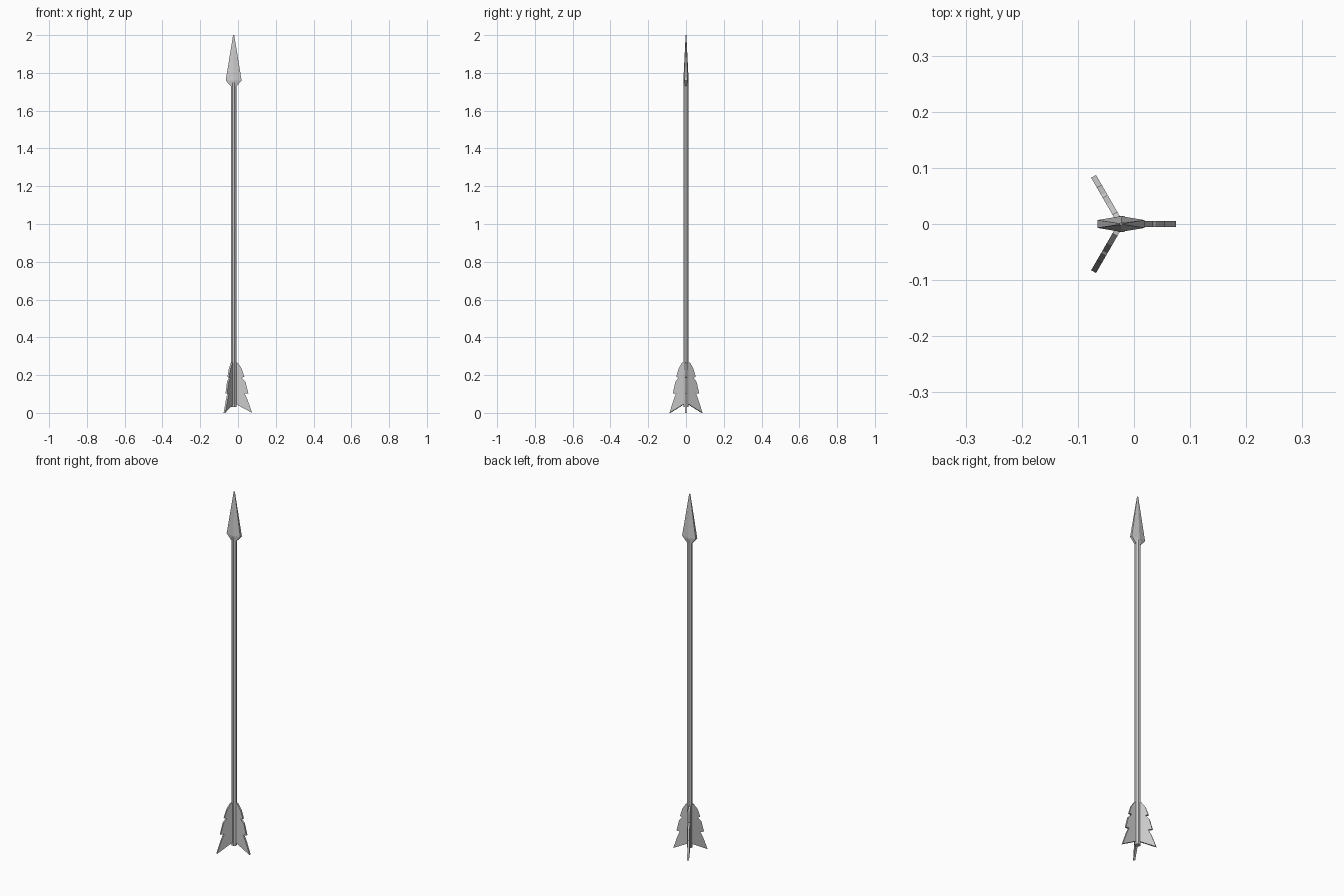
import bpy, bmesh, math
from mathutils import Matrix, Vector

if "Cube" in bpy.data.objects:
    bpy.data.objects.remove(bpy.data.objects["Cube"])

CX = -0.023  # shaft axis


def finish(name, bm):
    bmesh.ops.recalc_face_normals(bm, faces=bm.faces)
    me = bpy.data.meshes.new(name)
    bm.to_mesh(me)
    bm.free()
    ob = bpy.data.objects.new(name, me)
    ob.location.x = CX
    bpy.context.collection.objects.link(ob)
    return ob


# Shaft: eight-sided rod
bm = bmesh.new()
bmesh.ops.create_cone(bm, cap_ends=True, segments=8, radius1=0.015, radius2=0.015,
                      depth=1.72, matrix=Matrix.Translation((0, 0, 0.89)) @ Matrix.Rotation(math.pi / 8, 4, 'Z'))
finish("shaft", bm)

# Head: flattened hexagonal sections (half width, edge half thickness, ridge half thickness, z)
bm = bmesh.new()
rings = []
for w, e, r, z in [(0.016, 0.006, 0.014, 1.73), (0.042, 0.007, 0.014, 1.76), (0.003, 0.001, 0.002, 2.0)]:
    pts = [(w, -e), (w, e), (0, r), (-w, e), (-w, -e), (0, -r)]
    rings.append([bm.verts.new((x, y, z)) for x, y in pts])
for a, b in zip(rings, rings[1:]):
    for i in range(6):
        j = (i + 1) % 6
        bm.faces.new((a[i], a[j], b[j], b[i]))
bm.faces.new(rings[0])
bm.faces.new(rings[-1])
finish("arrow_head", bm)

# Feathers: notched outline (radius, z), extruded and repeated around the shaft
outline = [(0.0, 0.27), (0.022, 0.265), (0.042, 0.235), (0.057, 0.19), (0.042, 0.187),
           (0.062, 0.165), (0.078, 0.103), (0.058, 0.103), (0.073, 0.07),
           (0.098, 0.0), (0.0, 0.053)]
for k in range(3):
    bm = bmesh.new()
    face = bm.faces.new([bm.verts.new((r, -0.005, z)) for r, z in outline])
    ext = bmesh.ops.extrude_face_region(bm, geom=[face])
    bmesh.ops.translate(bm, vec=Vector((0, 0.01, 0)),
                        verts=[v for v in ext["geom"] if isinstance(v, bmesh.types.BMVert)])
    ob = finish(f"feather_{k + 1}", bm)
    ob.rotation_euler.z = k * math.tau / 3
